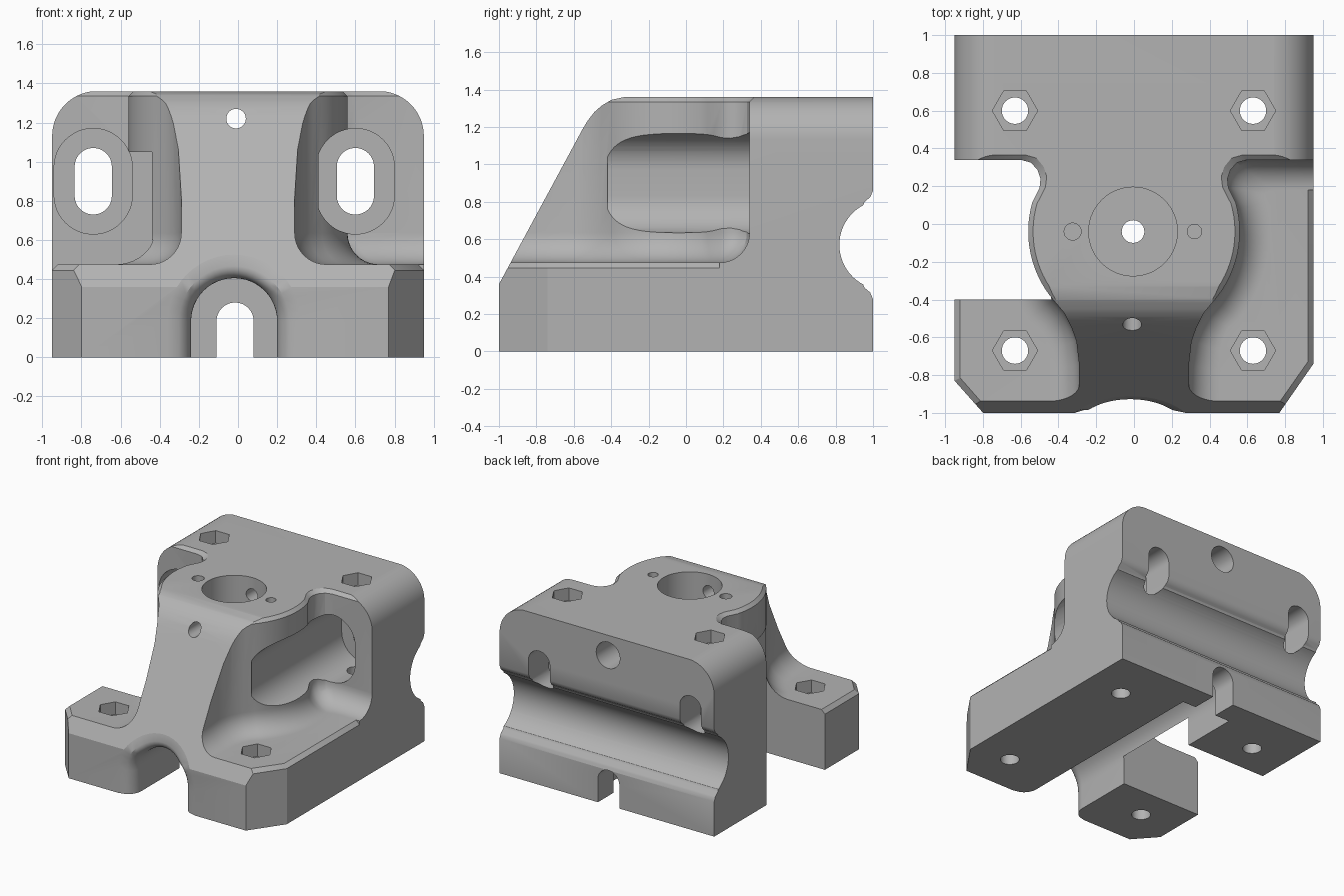
import bpy, bmesh, math
from math import sin, cos, pi, radians

cube = bpy.data.objects.get("Cube")
if cube:
    bpy.data.objects.remove(cube)

grey = bpy.data.materials.new("plain grey")
grey.use_nodes = True
grey.diffuse_color = (0.45, 0.45, 0.45, 1)
grey.node_tree.nodes["Principled BSDF"].inputs["Base Color"].default_value = (0.45, 0.45, 0.45, 1)


def loft(name, rings):
    """Closed solid through rings of equal point count."""
    bm = bmesh.new()
    vs = [[bm.verts.new(p) for p in ring] for ring in rings]
    n = len(vs[0])
    for a, b in zip(vs, vs[1:]):
        for i in range(n):
            j = (i + 1) % n
            bm.faces.new((a[i], a[j], b[j], b[i]))
    bm.faces.new(vs[0][::-1])
    bm.faces.new(vs[-1])
    bmesh.ops.recalc_face_normals(bm, faces=bm.faces)
    mesh = bpy.data.meshes.new(name)
    bm.to_mesh(mesh)
    bm.free()
    mesh.materials.append(grey)
    ob = bpy.data.objects.new(name, mesh)
    bpy.context.scene.collection.objects.link(ob)
    return ob


def prism(name, pts, axis, lo, hi):
    """Extrude a 2D outline along x, y or z."""
    place = {"x": lambda p, t: (t, p[0], p[1]),
             "y": lambda p, t: (p[0], t, p[1]),
             "z": lambda p, t: (p[0], p[1], t)}[axis]
    return loft(name, [[place(p, t) for p in pts] for t in (lo, hi)])


def arc(cx, cy, r, a0, a1, n):
    return [(cx + r * cos(radians(a0 + (a1 - a0) * i / n)),
             cy + r * sin(radians(a0 + (a1 - a0) * i / n))) for i in range(n + 1)]


def circle(cx, cy, r, n=40):
    return arc(cx, cy, r, 0, 360, n)[:-1]


def oval(cx, cy, r, half):
    return arc(cx, cy + half, r, 0, 180, 24) + arc(cx, cy - half, r, 180, 360, 24)


def arch(cx, r, top):
    return [(cx + r, -0.2)] + arc(cx, top - r, r, 0, 180, 24) + [(cx - r, -0.2)]


def box(name, x, y, z):
    return prism(name, [(x[0], y[0]), (x[1], y[0]), (x[1], y[1]), (x[0], y[1])], "z", *z)


def combine(target, tool, op="DIFFERENCE"):
    mod = target.modifiers.new("bool", "BOOLEAN")
    mod.operation, mod.object, mod.solver = op, tool, "EXACT"
    bpy.context.view_layer.objects.active = target
    bpy.ops.object.modifier_apply(modifier=mod.name)
    bpy.data.objects.remove(tool)


# Upper body: wall outline paired with the outline of its floor fillet
side = [((.29, -1.2), (.45, -1.2)), ((.29, -.75), (.45, -.77)), ((.305, -.62), (.455, -.67)),
        ((.33, -.55), (.47, -.61)), ((.37, -.47), (.50, -.55))]
side += list(zip(arc(0, -.04, .56, -40, 16, 16), arc(0, -.04, .72, -40, 16, 16)))
side += [((.50, .19), (.695, .163)), ((.495, .24), (.70, .17)), ((.51, .285), (.71, .175)),
         ((.545, .325), (.73, .18)), ((.60, .34), (.76, .18)), ((1.1, .34), (1.1, .18)),
         ((1.1, 1.2), (1.1, 1.2))]


def outline(f, z):
    right = [(a[0] + f * (b[0] - a[0]), a[1] + f * (b[1] - a[1]), z) for a, b in side]
    return right + [(-x, y, h) for x, y, h in reversed(right)]


FLOOR, R = .475, .16
rings = [outline(1, .3)]
for i in range(11):
    a = i / 10 * pi / 2
    rings.append(outline(1 - sin(a), FLOOR + R * (1 - cos(a))))
rings += [outline(0, 1.335), outline(-.16, 1.36)]
body = loft("bracket_body", rings)
rounded = [(.95, -.2)] + arc(.72, 1.131, .23, 0, 90, 16) + arc(-.72, 1.131, .23, 90, 180, 16) + [(-.95, -.2)]
combine(body, prism("block_shape", rounded, "y", -1.5, 1.5), "INTERSECT")

# Base plate with clipped front corners and a bevelled rim
plan = [(.95, 1.1), (-.95, 1.1), (-.95, -.83), (-.71, -1.1), (.70, -1.1), (.95, -.74)]
rim = [(.92, 1.1), (-.92, 1.1), (-.92, -.815), (-.67, -1.1), (.66, -1.1), (.92, -.73)]
base = loft("base", [[(x, y, 0) for x, y in plan], [(x, y, .445) for x, y in plan],
                     [(x, y, FLOOR) for x, y in rim]])
combine(body, base, "UNION")

# Side profile: sloped front with rounded shoulder
profile = [(-1, -.2), (-1, .36), (-.555, 1.185), (-.525, 1.235), (-.49, 1.28), (-.45, 1.315),
           (-.40, 1.345), (-.33, 1.36), (-.29, 1.45), (1, 1.45), (1, -.2)]
combine(body, prism("side_shape", profile, "x", -1.5, 1.5), "INTERSECT")

# Rod groove across the back, with eased lips
groove = [(1.2, .86), (1, .86), (.985, .825), (.955, .80)] + arc(1.06, .57, .24, 118, 242, 24) \
    + [(.955, .34), (.985, .315), (1, .28), (1.2, .28)]
combine(body, prism("rod_groove", groove, "x", -1.5, 1.5))

# Open bay on the left side
combine(body, box("left_bay", (-1.5, -.44), (-.4, .34), (-.5, 1.05)))
combine(body, box("left_bay_under", (-1.5, -.235), (-.4, .34), (-.5, .60)))

# Tunnel through the base with a rounded mouth
E = .12
tunnel = []
for d in [-.3] + [E * i / 8 for i in range(9)] + [1.8]:
    k = max(0, min(1, 1 - d / E))
    grow = E * (1 - math.sqrt(1 - k * k))
    follow = 0 if d > 1 else .54
    tunnel.append([(x, -1 + d + follow * max(0, z - .36), z)
                   for x, z in arch(-.02, .22 + grow, .405 + grow)])
combine(body, loft("tunnel", tunnel))
combine(body, prism("rear_slot", arch(-.015, .095, .28), "y", .5, 1.5))

# Long slots through the rear wall and their wide pockets
for cx in (-.74, .60):
    combine(body, prism("slot_pocket", oval(cx, .9, .2, .07), "y", -.42, .74))
    combine(body, prism("strap_slot", oval(cx, .9, .095, .075), "y", .3, 1.5))

# Bolt holes with hexagonal nut recesses
for x in (-.63, .63):
    for y, top in ((-.67, FLOOR), (.6, 1.36)):
        combine(body, prism("bolt_hole", circle(x, y, .07, 32), "z", -.5, 2))
        combine(body, prism("nut_recess", circle(x, y, .12, 6), "z", top - .1, top + .1))

# Central bore, pin holes and cross hole
combine(body, prism("bore", circle(-.005, -.04, .235, 56), "z", .95, 2))
combine(body, prism("bore_outlet", circle(-.005, -.04, .06, 28), "z", -.5, 1.5))
for x, r in ((-.325, .045), (.32, .038)):
    combine(body, prism("pin_hole", circle(x, -.04, r, 24), "z", 1.15, 2))
combine(body, prism("cross_hole", circle(-.01, 1.22, .05, 28), "y", -1.5, 1.5))
combine(body, prism("cross_hole_rear", circle(-.01, 1.2, .105, 32), "y", .55, 1.5))

# Smooth curved walls, keep machined edges crisp
body.data.materials.clear()
body.data.materials.append(grey)
bpy.ops.object.select_all(action="DESELECT")
body.select_set(True)
bpy.context.view_layer.objects.active = body
bpy.ops.object.shade_smooth_by_angle(angle=radians(28))
